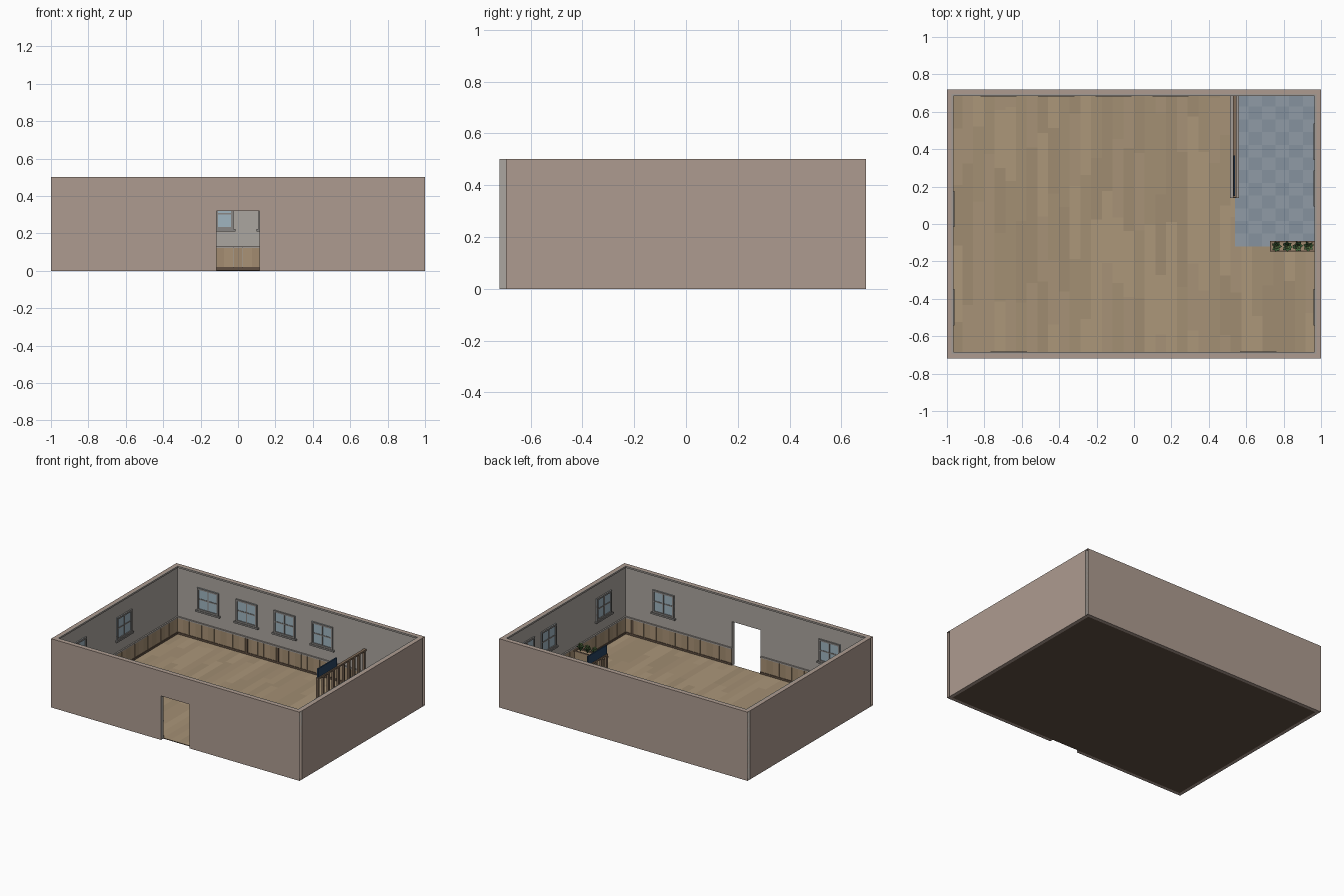
import bpy, bmesh, math, random
from mathutils import Vector, Matrix

if "Cube" in bpy.data.objects:
    bpy.data.objects.remove(bpy.data.objects["Cube"])

random.seed(4)

def mat(name, r, g, b):
    m = bpy.data.materials.new(name)
    m.diffuse_color = (r, g, b, 1)
    m.use_nodes = True
    m.node_tree.nodes["Principled BSDF"].inputs["Base Color"].default_value = m.diffuse_color
    return m

OUTER = mat("outer_plaster", .42, .33, .28)
INNER = mat("inner_plaster", .41, .38, .35)
WOOD = mat("panel_wood", .40, .29, .18)
WOOD2 = mat("panel_wood_dark", .36, .26, .16)
TRIM = mat("trim_grey", .36, .33, .30)
DARK = mat("dark_wood", .12, .08, .055)
BROWN = mat("slat_wood", .22, .15, .10)
GLASS = mat("glass_blue", .35, .46, .53)
FRAME = mat("frame_grey", .25, .24, .23)
PLANKS = [mat(f"plank_{i}", .38 * k, .285 * k, .18 * k) for i, k in enumerate((.92, .97, 1.02, 1.08))]
TILES = [mat("tile_light", .28, .33, .38), mat("tile_dark", .24, .29, .345)]
NAVY = mat("navy", .02, .055, .12)
LEAF = [mat("leaf", .06, .15, .05), mat("leaf_light", .16, .27, .09)]

HX, HY, H = .975, .695, .5      # inner half sizes and wall height
T = .025                        # wall thickness

def box(bm, lo, hi, mi=0, M=None):
    lo, hi = Vector(lo), Vector(hi)
    S = Matrix.Translation((lo + hi) / 2) @ Matrix.Diagonal((*(hi - lo), 1))
    geo = bmesh.ops.create_cube(bm, size=1, matrix=(M @ S) if M else S)
    faces = {f for v in geo["verts"] for f in v.link_faces}
    for f in faces:
        f.material_index = mi
    return faces

def finish(bm, name, mats):
    me = bpy.data.meshes.new(name)
    bm.to_mesh(me)
    bm.free()
    for m in mats:
        me.materials.append(m)
    ob = bpy.data.objects.new(name, me)
    bpy.context.collection.objects.link(ob)
    return ob

# wall frames: local x runs along the wall, local +y points into the room
def wall_frame(angle, dist):
    return Matrix.Rotation(angle, 4, 'Z') @ Matrix.Translation((0, -dist, 0))

DOOR, DOOR_H = .115, .32
FULL = lambda half: [(-half, half)]
WALLS = {   # frame, outer spans, inner spans, window centres, dark post positions
    "front": (wall_frame(0, HY), [(-1, -DOOR), (DOOR, 1)], [(-HX, -DOOR), (DOOR, HX)], [-.67, .665], [.91]),
    "back": (wall_frame(math.pi, HY), FULL(1), FULL(HX), [.725, .415, .11, -.195], [.41, .16]),
    "right": (wall_frame(math.pi / 2, HX), FULL(HY), FULL(HY), [.44, .19, -.445], []),
    "left": (wall_frame(-math.pi / 2, HX), FULL(HY), FULL(HY), [-.08, .445], []),
}

def build_window(name, M, u):
    bm = bmesh.new()
    w, z0, z1 = .085, .222, .385
    zm = (z0 + z1) / 2
    box(bm, (u - w, 0, z0), (u + w, .003, z1), 1, M)                       # glass
    for s in (-1, 1):
        a, b = sorted((u + s * w, u + s * (w - .012)))
        box(bm, (a, 0, z0), (b, .010, z1), 0, M)                           # stiles
    for a in (z0, z1 - .012):
        box(bm, (u - w + .012, 0, a), (u + w - .012, .010, a + .012), 0, M)  # rails
    box(bm, (u - .004, 0, z0 + .012), (u + .004, .007, z1 - .012), 0, M)   # muntins
    box(bm, (u - w + .012, 0, zm - .004), (u + w - .012, .0065, zm + .004), 0, M)
    box(bm, (u - .097, 0, z0 - .012), (u + .097, .014, z0), 0, M)          # sill
    finish(bm, name, [FRAME, GLASS])

for side, (M, spans, inner, windows, posts) in WALLS.items():
    # wall body, painted inside, open at the outer corners
    bm = bmesh.new()
    for a, b in spans:
        box(bm, (a, -T, 0), (b, 0, H), 0, M)
    if side == "front":
        box(bm, (-DOOR, -T, DOOR_H), (DOOR, 0, H), 0, M)
    bm.normal_update()
    inward = M.to_3x3() @ Vector((0, 1, 0))
    for f in bm.faces:
        if f.normal.dot(inward) > .9 or abs(f.calc_center_median().x) < DOOR + .001 and abs(f.normal.x) > .9:
            f.material_index = 1
    hidden = [f for f in bm.faces if side in ("front", "back") and abs(f.calc_center_median().x) > .999]
    # wall faces above the door that touch each other
    hidden += [f for f in bm.faces if side == "front" and abs(f.normal.x) > .9
               and abs(f.calc_center_median().z - (H + DOOR_H) / 2) < .001]
    bmesh.ops.delete(bm, geom=hidden, context='FACES')
    finish(bm, side + "_wall", [OUTER, INNER])

    # wainscot boards, skirting and rails
    bm = bmesh.new()
    for a, b in inner:
        n = round((b - a) / .05)
        step = (b - a) / n
        for i in range(n):
            box(bm, (a + i * step + .001, 0, .005), (a + (i + 1) * step - .001, .005, .122), i % 2, M)
        box(bm, (a, 0, .005), (b, .009, .02), 3, M)
        box(bm, (a, 0, .122), (b, .010, .132), 2, M)
    for p in posts:
        box(bm, (p - .006, 0, .02), (p + .006, .009, .122), 3, M)
    finish(bm, side + "_wainscot", [WOOD, WOOD2, TRIM, DARK])
    bm = bmesh.new()
    half = HX if side in ("front", "back") else HY
    box(bm, (-half, 0, H - .012), (half, .010, H), 0, M)
    finish(bm, side + "_crown_rail", [TRIM])
    for i, u in enumerate(windows):
        build_window(f"{side}_window_{i + 1}", M, u)

# floor slab
bm = bmesh.new()
box(bm, (-HX, -HY, 0), (HX, HY, .005))
finish(bm, "floor_slab", [DARK])

def quad(bm, x0, y0, x1, y1, z, mi):
    f = bm.faces.new([bm.verts.new(c) for c in ((x0, y0, z), (x1, y0, z), (x1, y1, z), (x0, y1, z))])
    f.material_index = mi

# staggered floor planks
bm = bmesh.new()
cols = 34
pw = 2 * HX / cols
for i in range(cols):
    y = -HY
    end = y + random.uniform(.1, .4)
    while y < HY:
        end = min(end, HY)
        quad(bm, -HX + i * pw, y, -HX + (i + 1) * pw, end, .006, random.randrange(4))
        y, end = end, end + random.uniform(.3, .45)
finish(bm, "floor_planks", PLANKS)

# chequered tile area
bm = bmesh.new()
TX, TY, nx, ny = .54, -.12, 6, 12
sx, sy = (HX - TX) / nx, (HY - TY) / ny
for i in range(nx):
    for j in range(ny):
        quad(bm, TX + i * sx, TY + j * sy, TX + (i + 1) * sx, TY + (j + 1) * sy, .0075, (i + j) % 2)
finish(bm, "tile_floor", TILES)

# partition: low wall with cap
bm = bmesh.new()
box(bm, (.52, .145, .005), (.555, HY, .125), 0)
box(bm, (.514, .14, .125), (.561, HY, .135), 1)
finish(bm, "partition_base", [WOOD, TRIM])

# partition slats and top rail
bm = bmesh.new()
n = 10
for i in range(n):
    y = .15 + i * (.68 - .15) / (n - 1)
    box(bm, (.530, y - .008, .135), (.546, y + .008, .285))
box(bm, (.528, .142, .285), (.548, HY, .297))
finish(bm, "partition_slats", [BROWN])

# navy board standing on the partition
bm = bmesh.new()
box(bm, (.532, .15, .297), (.541, .365, .36))
finish(bm, "navy_board", [NAVY])

# planter trough
bm = bmesh.new()
box(bm, (.73, -.145, .005), (.965, -.095, .105), 0)
box(bm, (.727, -.148, .105), (.968, -.140, .113), 1)
box(bm, (.727, -.100, .105), (.968, -.092, .113), 1)
box(bm, (.727, -.140, .105), (.735, -.100, .113), 1)
box(bm, (.960, -.140, .105), (.968, -.100, .113), 1)
finish(bm, "planter_box", [WOOD2, BROWN])

# leafy plants: two rings of bent leaves each
bm = bmesh.new()
for k in range(4):
    base = Vector((.762 + k * .057, -.12, .105))
    for ring, (count, reach, rise) in enumerate(((7, .029, .04), (5, .016, .065))):
        for i in range(count):
            R = Matrix.Rotation(math.tau * i / count + random.uniform(-.3, .3), 3, 'Z')
            pts = [(0, 0, 0), (reach * .6, -.009, rise * .9), (reach, 0, rise * .8), (reach * .6, .009, rise * .9)]
            f = bm.faces.new([bm.verts.new(base + R @ Vector(p)) for p in pts])
            f.material_index = ring
finish(bm, "planter_leaves", LEAF)
